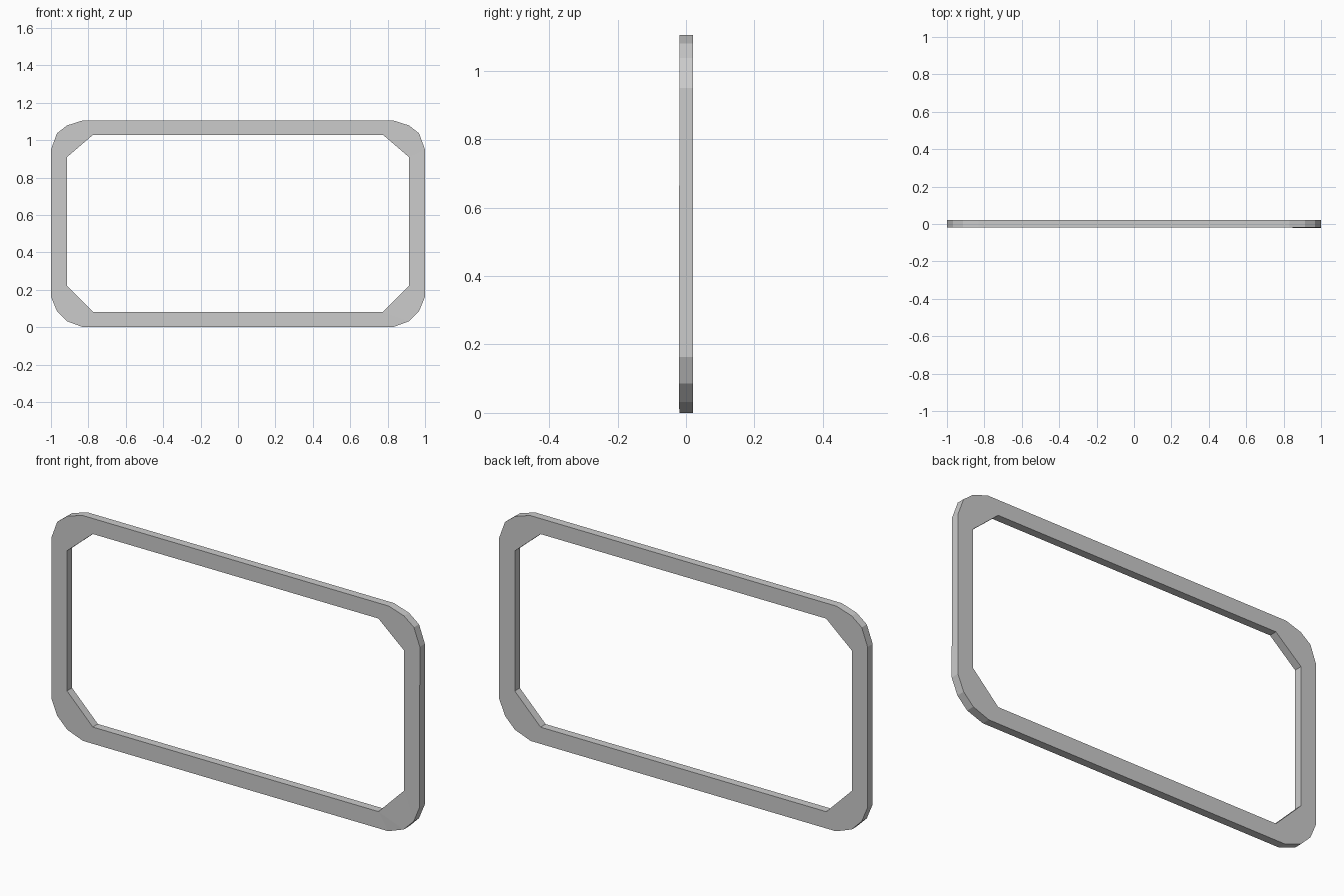
import bpy, bmesh

if "Cube" in bpy.data.objects:
    bpy.data.objects.remove(bpy.data.objects["Cube"])

H = 1.105    # overall height
D = 0.019    # half thickness
# corner profiles from side rail to horizontal rail: (|x|, distance from top or bottom)
OUTER = [(1.0, 0.155), (0.968, 0.068), (0.914, 0.026), (0.832, 0.0)]
OUTER_LOW = [(1.0, 0.163), (0.968, 0.086), (0.914, 0.032), (0.828, 0.0)]
INNER = [(0.915, 0.196), (0.775, 0.076)]
INNER_LOW = [(0.915, 0.222), (0.775, 0.082)]


def loop(low, high):
    """Outline around the frame, starting at the lower right corner."""
    lr = [(x, z) for x, z in low][::-1]
    ur = [(x, H - z) for x, z in high]
    ul = [(-x, H - z) for x, z in high][::-1]
    ll = [(-x, z) for x, z in low]
    return lr + ur + ul + ll


outer = loop(OUTER_LOW, OUTER)
inner = loop(INNER_LOW, INNER)
bm = bmesh.new()


def ring(points, y):
    return [bm.verts.new((x, y, z)) for x, z in points]


of, ob = ring(outer, -D), ring(outer, D + 0.0015)
nf, nb = ring(inner, -D), ring(inner, D + 0.0015)

# lower right corner is pushed slightly forward
for v in of[1:4]:
    v.co.y -= 0.002

# rim walls
for f, b in ((of, ob), (nf, nb)):
    n = len(f)
    for i in range(n):
        j = (i + 1) % n
        bm.faces.new((f[i], f[j], b[j], b[i]))

# front and back faces: each inner corner point serves two outer points
for o, n in ((of, nf), (ob, nb)):
    for i in range(16):
        j = (i + 1) % 16
        a, c = n[i // 2], n[j // 2]
        face = [o[i], o[j], c] + ([a] if a is not c else [])
        bm.faces.new(face)

bmesh.ops.recalc_face_normals(bm, faces=bm.faces)
mesh = bpy.data.meshes.new("frame")
bm.to_mesh(mesh)
bm.free()
bpy.context.collection.objects.link(bpy.data.objects.new("frame", mesh))
